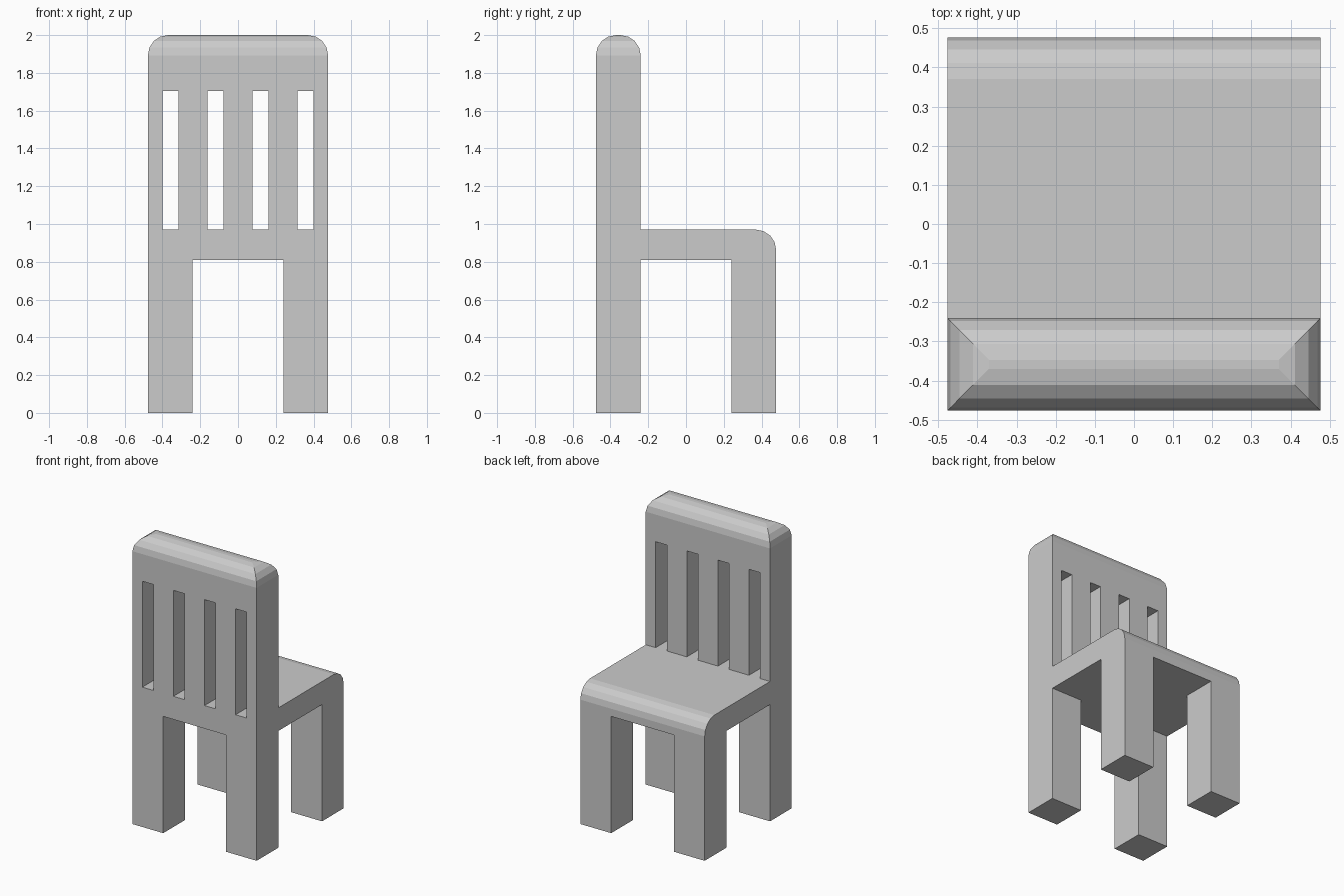
import bpy
import bmesh
from mathutils import Vector

if "Cube" in bpy.data.objects:
    bpy.data.objects.remove(bpy.data.objects["Cube"])

HALF = 0.477                 # half width and half depth
INNER = 0.24                 # inner faces of the legs and backrest
SEAT_LOW, SEAT_TOP = 0.81, 0.97
ROUND = 0.107                # rounding radius


def add_box(bm, lo, hi):
    verts = bmesh.ops.create_cube(bm, size=1)["verts"]
    for v in verts:
        v.co = Vector([lo[i] if v.co[i] < 0 else hi[i] for i in range(3)])


def round_edges(bm, test):
    edges = [e for e in bm.edges if all(test(v.co) for v in e.verts)]
    bmesh.ops.bevel(bm, geom=edges, offset=ROUND, offset_type='OFFSET',
                    segments=4, profile=0.5, affect='EDGES')


def drop_faces(bm, test):
    faces = [f for f in bm.faces if test(f)]
    bmesh.ops.delete(bm, geom=faces, context='FACES')


def finish(name, bm):
    mesh = bpy.data.meshes.new(name)
    bm.to_mesh(mesh)
    bm.free()
    obj = bpy.data.objects.new(name, mesh)
    bpy.context.collection.objects.link(obj)
    return obj


# Backrest and back legs in one slab, top rounded on all four sides
bm = bmesh.new()
add_box(bm, (-HALF, -HALF, 0), (HALF, -INNER, 2))
round_edges(bm, lambda co: co.z > 1.99)
back = finish("backrest_with_back_legs", bm)

# Openings: four slots between the slats and the gap between the legs
bm = bmesh.new()
for x in (-0.358, -0.1195, 0.1195, 0.358):
    add_box(bm, (x - 0.0425, -0.6, SEAT_TOP), (x + 0.0425, -0.1, 1.705))
add_box(bm, (-INNER, -0.6, -0.1), (INNER, -0.1, SEAT_LOW))
cutter = finish("opening_cutter", bm)
cutter.hide_render = True
cutter.hide_viewport = True
cutter.display_type = 'WIRE'

cut = back.modifiers.new("openings", 'BOOLEAN')
cut.operation = 'DIFFERENCE'
cut.solver = 'EXACT'
cut.object = cutter

# Seat with rounded front edge, continuing a little way down the legs
bm = bmesh.new()
add_box(bm, (-HALF, -INNER, SEAT_LOW), (HALF, HALF, SEAT_TOP))
round_edges(bm, lambda co: co.y > 0.47 and co.z > 0.96)
drop_faces(bm, lambda f: f.calc_center_median().y < -INNER + 0.001)
finish("seat", bm)

# Legs under the rounded edge, open where they meet the seat
for side, x0, x1 in (("left", -HALF, -INNER), ("right", INNER, HALF)):
    bm = bmesh.new()
    add_box(bm, (x0, INNER, 0), (x1, HALF, SEAT_LOW))
    drop_faces(bm, lambda f: f.calc_center_median().z > SEAT_LOW - 0.001)
    finish("seat_leg_" + side, bm)
